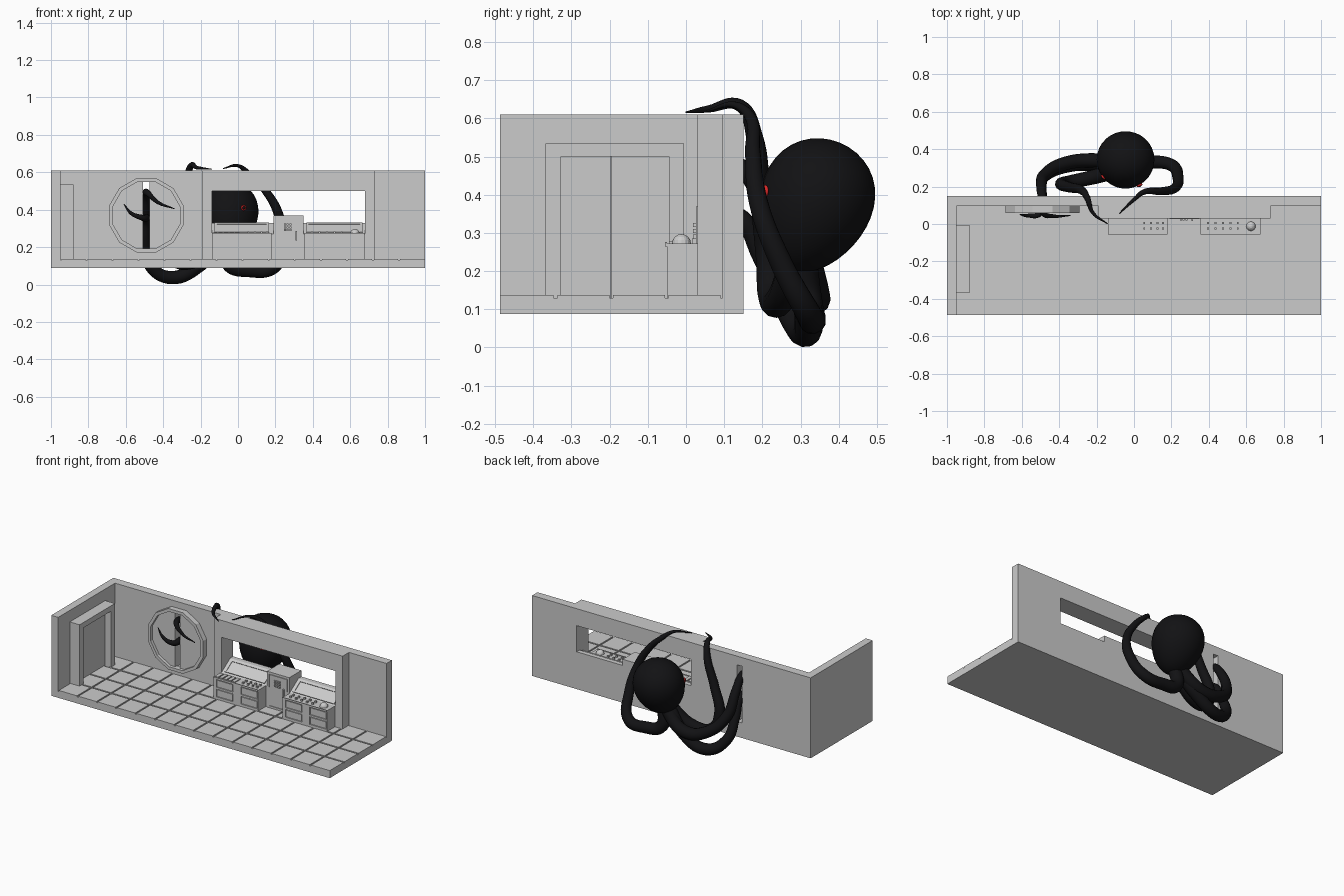
import bpy, bmesh, math
from mathutils import Vector, Matrix

if "Cube" in bpy.data.objects:
    bpy.data.objects.remove(bpy.data.objects["Cube"])


def material(name, col):
    m = bpy.data.materials.new(name)
    m.diffuse_color = (*col, 1)
    m.use_nodes = True
    m.node_tree.nodes["Principled BSDF"].inputs["Base Color"].default_value = m.diffuse_color
    return m


BLACK = material("black_skin", (0.006, 0.006, 0.007))
RED = material("red_eye", (0.7, 0.02, 0.02))


def finish(name, bm, mat=None):
    bmesh.ops.recalc_face_normals(bm, faces=bm.faces)
    me = bpy.data.meshes.new(name)
    bm.to_mesh(me)
    bm.free()
    ob = bpy.data.objects.new(name, me)
    bpy.context.collection.objects.link(ob)
    if mat:
        me.materials.append(mat)
    return ob


def add_box(bm, x0, x1, y0, y1, z0, z1):
    mat = Matrix.Translation(((x0 + x1) / 2, (y0 + y1) / 2, (z0 + z1) / 2))
    mat = mat @ Matrix.Diagonal((x1 - x0, y1 - y0, z1 - z0, 1))
    bmesh.ops.create_cube(bm, size=1, matrix=mat)


def boxes(name, *dims):
    bm = bmesh.new()
    for d in dims:
        add_box(bm, *d)
    return finish(name, bm)


def prism(name, pts, vec):
    """Extrude a closed 3D outline along vec."""
    bm = bmesh.new()
    f = bm.faces.new([bm.verts.new(p) for p in pts])
    r = bmesh.ops.extrude_face_region(bm, geom=[f])
    bmesh.ops.translate(bm, vec=vec, verts=[v for v in r["geom"] if isinstance(v, bmesh.types.BMVert)])
    return finish(name, bm)


def dodecagon(r, y, degs=range(15, 375, 30)):
    return [Vector((-0.49 + r * math.cos(math.radians(a)), y, 0.37 + r * math.sin(math.radians(a)))) for a in degs]


def cut(ob, cutter):
    m = ob.modifiers.new("cut", "BOOLEAN")
    m.object, m.solver = cutter, "EXACT"
    bpy.context.view_layer.objects.active = ob
    bpy.ops.object.modifier_apply(modifier="cut")
    bpy.data.objects.remove(cutter)


# floor slab and tiles
boxes("floor_slab", (-1, 1, -0.487, 0.15, 0.088, 0.13))
w, d, g = 1.95 / 14, 0.582 / 4, 0.005
boxes("floor_tiles", *[(-0.95 + i * w + g, -0.95 + (i + 1) * w - (g if i < 13 else 0),
                        -0.487 + j * d + (g if j else 0), -0.487 + (j + 1) * d - g, 0.129, 0.137)
                       for i in range(14) for j in range(4)])

# walls
boxes("left_wall", (-1, -0.95, -0.487, 0.15, 0.13, 0.61))
wall = boxes("hatch_wall", (-0.95, -0.19, 0.095, 0.15, 0.13, 0.61))
cut(wall, prism("hatch_cutter", dodecagon(0.19, 0.0), (0, 0.3, 0)))
boxes("right_wall", (0.73, 1, 0.095, 0.15, 0.13, 0.61))
boxes("window_wall", (-0.19, -0.14, 0.03, 0.15, 0.13, 0.61), (0.68, 0.73, 0.03, 0.15, 0.13, 0.61),
      (-0.14, 0.68, 0.03, 0.15, 0.5, 0.61))

# sloping instrument sill under the window
prism("window_sill", [(-0.14, 0.03, 0.13), (-0.14, 0.15, 0.13), (-0.14, 0.15, 0.33),
                      (-0.14, 0.12, 0.33), (-0.14, 0.03, 0.27)], (0.82, 0, 0))


def sill_pt(x, t, lift):
    return Vector((x, 0.03 + 0.09 * t - 0.55 * lift, 0.27 + 0.06 * t + 0.83 * lift))


for name, xa, xb in (("left", -0.125, 0.165), ("right", 0.365, 0.665)):
    frame = prism(name + "_screen_frame", [sill_pt(xa, 0.1, 0), sill_pt(xb, 0.1, 0),
                  sill_pt(xb, 0.92, 0), sill_pt(xa, 0.92, 0)], (0, -0.0035, 0.005))
    cut(frame, prism("screen_cutter", [sill_pt(xa + 0.012, 0.2, 0.002), sill_pt(xb - 0.012, 0.2, 0.002),
                     sill_pt(xb - 0.012, 0.82, 0.002), sill_pt(xa + 0.012, 0.82, 0.002)], (0, -0.01, 0.015)))

# round hatch: rim and two half doors parted in the middle
rim = prism("hatch_rim", dodecagon(0.205, 0.06), (0, 0.036, 0))
cut(rim, prism("rim_cutter", dodecagon(0.185, 0.0), (0, 0.2, 0)))
for s, name in ((1, "right_hatch_door"), (-1, "left_hatch_door")):
    pts = dodecagon(0.19, 0.08, range(-75, 76, 30))
    edge = 0.19 * math.cos(math.radians(15))
    pts += [Vector((-0.473, 0.08, 0.37 + edge)), Vector((-0.473, 0.08, 0.37 - edge))]
    prism(name, [(-0.49 + s * (p.x + 0.49), p.y, p.z) for p in pts], (0, 0.07, 0))

# double door on the left wall
boxes("side_door_frame", (-0.95, -0.88, -0.368, -0.328, 0.13, 0.535),
      (-0.95, -0.88, -0.045, -0.005, 0.13, 0.535), (-0.95, -0.88, -0.328, -0.045, 0.5, 0.535))
boxes("side_door_leaves", (-0.95, -0.925, -0.328, -0.198, 0.13, 0.5), (-0.95, -0.925, -0.195, -0.045, 0.13, 0.5))

# two consoles with recessed drawers
for name, x0, x1 in (("left_console", -0.14, 0.18), ("right_console", 0.355, 0.675)):
    body = boxes(name, (x0, x1, -0.05, 0.03, 0.13, 0.272))
    for i in range(2):
        for j in range(2):
            a, b = x0 + 0.02 + i * 0.175, 0.15 + j * 0.062
            cut(body, boxes("drawer_cutter", (a, a + 0.12, -0.1, -0.043, b, b + 0.05)))
            boxes(name + "_drawer", (a + 0.004, a + 0.116, -0.049, -0.04, b + 0.004, b + 0.046))
    boxes(name + "_lip", (x0, x1, -0.055, -0.05, 0.264, 0.276))

# console keys, switches and dome
boxes("console_keys", *[(-0.135 + i * 0.03, -0.112 + i * 0.03, -0.045, 0.012, 0.27, 0.278) for i in range(5)])
boxes("console_switches", *[(x, x + 0.01, y, y + 0.01, 0.27, 0.284)
                            for x in (0.05, 0.085, 0.12, 0.15, 0.39, 0.43, 0.47, 0.51, 0.55) for y in (-0.03, 0.0)])
bm = bmesh.new()
bmesh.ops.create_uvsphere(bm, u_segments=16, v_segments=8, radius=0.025, matrix=Matrix.Translation((0.625, -0.012, 0.272)))
finish("console_dome", bm)

# tall cabinet between the consoles
cab = boxes("tall_cabinet", (0.19, 0.35, 0.026, 0.15, 0.13, 0.37))
cut(cab, boxes("panel_cutter", (0.203, 0.337, 0, 0.032, 0.15, 0.357)))
boxes("cabinet_door", (0.208, 0.332, 0.027, 0.04, 0.155, 0.352))
boxes("cabinet_keypad", *[(0.245 + i * 0.015, 0.256 + i * 0.015, 0.018, 0.03, 0.285 + j * 0.015, 0.296 + j * 0.015)
                          for i in range(3) for j in range(3)])
boxes("cabinet_handle", (0.308, 0.316, 0.016, 0.03, 0.235, 0.285))

# creature body: egg narrowing towards the bottom, leaning back
bm = bmesh.new()
bmesh.ops.create_uvsphere(bm, u_segments=32, v_segments=20, radius=1)
for v in bm.verts:
    k = 1 + 0.14 * v.co.z
    v.co = (v.co.x * 0.153 * k, v.co.y * 0.148 * k, v.co.z * 0.18)
bm.transform(Matrix.Translation((-0.045, 0.335, 0.37)) @ Matrix.Rotation(math.radians(-22), 4, "X"))
smooth = [finish("creature_body", bm, BLACK)]

# eyes: red ring around a black ball, with a brow
for name, p, turn in (("right", (0.03, 0.207, 0.41), 25), ("left", (-0.165, 0.25, 0.41), -50)):
    bpy.ops.mesh.primitive_torus_add(major_segments=20, minor_segments=8, major_radius=0.011, minor_radius=0.005,
                                     location=p, rotation=(math.radians(90), 0, math.radians(turn)))
    ring = bpy.context.object
    ring.name = name + "_eye_ring"
    ring.data.materials.append(RED)
    bpy.ops.mesh.primitive_uv_sphere_add(segments=16, ring_count=10, radius=0.01, location=p)
    ball = bpy.context.object
    ball.name = name + "_eye_ball"
    ball.data.materials.append(BLACK)
    smooth += [ring, ball]

# tentacles as tapering tubes
PATHS = {
    "right_wall_tentacle": [(-0.05, 0.3, 0.25), (-0.05, 0.32, 0.11), (0.06, 0.33, 0.075), (0.19, 0.32, 0.09),
                            (0.235, 0.25, 0.22), (0.215, 0.19, 0.38), (0.14, 0.175, 0.51), (0.05, 0.17, 0.6),
                            (0, 0.13, 0.635), (-0.08, 0.055, 0.62)],
    "left_wall_tentacle": [(-0.07, 0.29, 0.25), (-0.22, 0.25, 0.13), (-0.34, 0.225, 0.13), (-0.39, 0.215, 0.23),
                           (-0.34, 0.195, 0.4), (-0.28, 0.18, 0.55), (-0.25, 0.14, 0.635), (-0.22, 0.06, 0.625),
                           (-0.14, 0.0, 0.616)],
    "lower_hatch_tentacle": [(-0.08, 0.3, 0.25), (-0.2, 0.32, 0.11), (-0.36, 0.31, 0.037), (-0.475, 0.26, 0.11),
                             (-0.495, 0.2, 0.24), (-0.49, 0.13, 0.35), (-0.505, 0.055, 0.355), (-0.57, 0.045, 0.38),
                             (-0.61, 0.05, 0.43)],
    "upper_hatch_tentacle": [(-0.06, 0.31, 0.25), (-0.22, 0.34, 0.13), (-0.38, 0.32, 0.16), (-0.48, 0.26, 0.27),
                             (-0.495, 0.2, 0.4), (-0.49, 0.13, 0.48), (-0.485, 0.06, 0.49), (-0.43, 0.042, 0.44),
                             (-0.34, 0.045, 0.405)],
}
for name, pts in PATHS.items():
    cu = bpy.data.curves.new(name, "CURVE")
    cu.dimensions, cu.bevel_depth, cu.bevel_resolution, cu.resolution_u = "3D", 0.04, 4, 8
    cu.use_fill_caps = True
    sp = cu.splines.new("BEZIER")
    sp.bezier_points.add(len(pts) - 1)
    for i, (bp, p) in enumerate(zip(sp.bezier_points, pts)):
        bp.co, bp.radius = p, 0.06 + 0.94 * (1 - (i / (len(pts) - 1)) ** 1.6)
        bp.handle_left_type = bp.handle_right_type = "AUTO"
    ob = bpy.data.objects.new(name, cu)
    bpy.context.collection.objects.link(ob)
    cu.materials.append(BLACK)
    bpy.ops.object.select_all(action="DESELECT")
    ob.select_set(True)
    bpy.context.view_layer.objects.active = ob
    bpy.ops.object.convert(target="MESH")
    smooth.append(bpy.context.object)

bpy.ops.object.select_all(action="DESELECT")
for ob in smooth:
    ob.select_set(True)
bpy.context.view_layer.objects.active = smooth[0]
bpy.ops.object.shade_smooth_by_angle(angle=math.radians(50))
